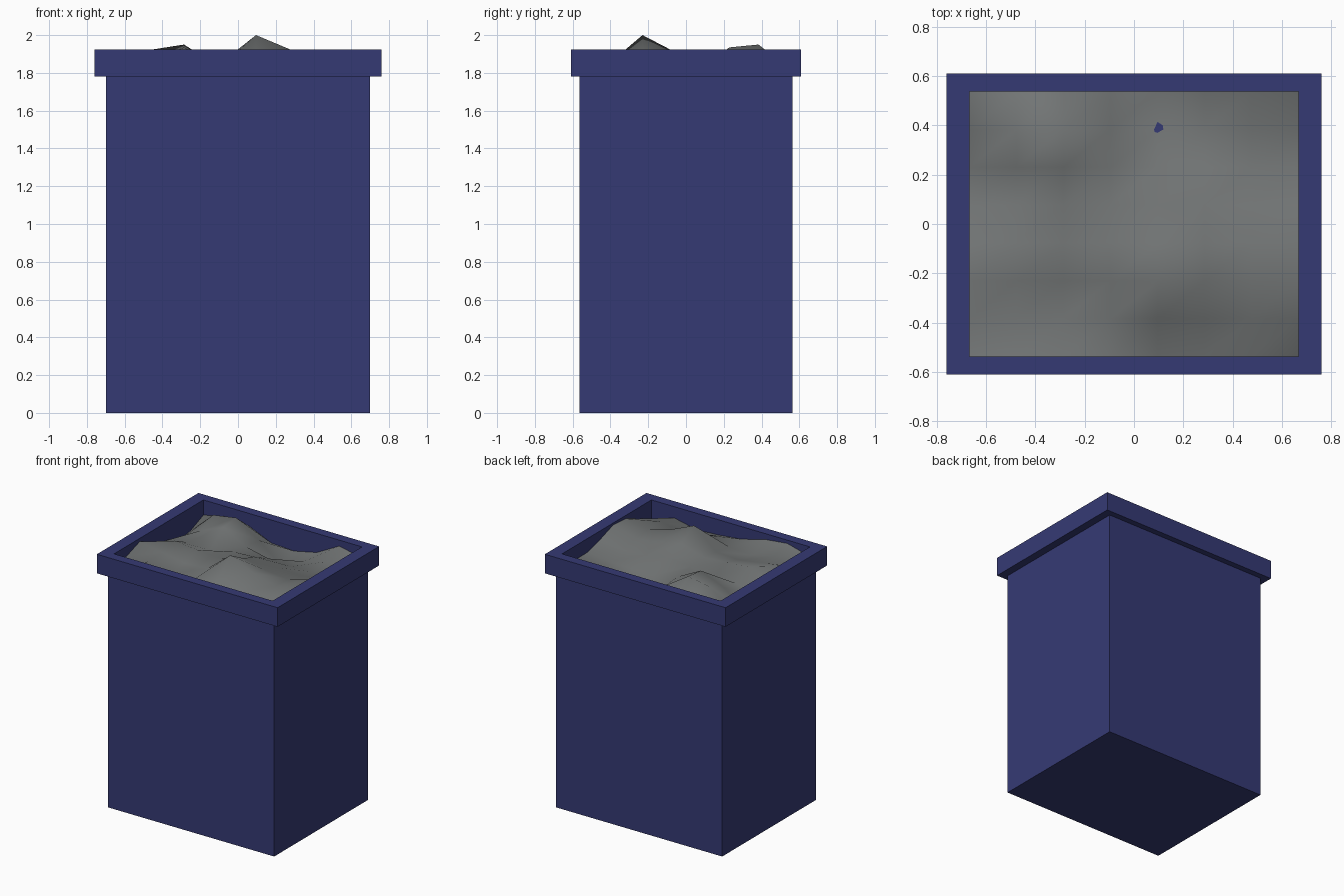
import bpy, bmesh

if "Cube" in bpy.data.objects:
    bpy.data.objects.remove(bpy.data.objects["Cube"])

def material(name, rgb):
    m = bpy.data.materials.new(name)
    m.diffuse_color = (*rgb, 1)
    m.use_nodes = True
    m.node_tree.nodes["Principled BSDF"].inputs["Base Color"].default_value = m.diffuse_color
    return m

blue = material("dark_blue", (0.036, 0.042, 0.175))
grey = material("ash_grey", (0.17, 0.18, 0.18))

def finish(name, bm, mat, smooth=False):
    me = bpy.data.meshes.new(name)
    bm.to_mesh(me)
    bm.free()
    me.materials.append(mat)
    for p in me.polygons:
        p.use_smooth = smooth
    ob = bpy.data.objects.new(name, me)
    bpy.context.collection.objects.link(ob)
    return ob

def rect_loft(name, rings, mat):
    """Join rectangular rings (half x, half y, z) and cap both ends."""
    bm = bmesh.new()
    loops = [[bm.verts.new((sx * hx, sy * hy, z))
              for sx, sy in ((-1, -1), (1, -1), (1, 1), (-1, 1))]
             for hx, hy, z in rings]
    for a, b in zip(loops, loops[1:]):
        for i in range(4):
            j = (i + 1) % 4
            bm.faces.new((a[i], a[j], b[j], b[i]))
    bm.faces.new(loops[0][::-1])
    bm.faces.new(loops[-1])
    bmesh.ops.recalc_face_normals(bm, faces=bm.faces)
    return finish(name, bm, mat)

IX, IY = 0.667, 0.537   # inner opening

# Bin: body, overhanging rim, inner walls and inner floor
rect_loft("bin_body_with_rim", [
    (0.70, 0.565, 0), (0.70, 0.565, 1.78), (0.76, 0.61, 1.78),
    (0.76, 0.61, 1.925), (IX, IY, 1.925), (IX, IY, 1.70)], blue)

# Heap of filling: 8 x 8 lumpy surface, heights in cm, front row first
heights = [
    [185, 190, 188, 183, 181, 180, 184, 176],
    [185, 186, 182, 183, 187, 183, 187, 184],
    [190, 187, 184, 185, 200, 192, 187, 190],
    [183, 190, 188, 187, 192, 188, 186, 191],
    [179, 183, 182, 186, 187, 184, 183, 186],
    [173, 186, 193.5, 184, 180, 179, 180, 182],
    [175, 192, 195, 183, 169, 177, 182, 182],
    [181, 185, 183, 175, 174, 178, 188, 184]]
bm = bmesh.new()
grid = [[bm.verts.new((IX * (2 * i / 7 - 1), IY * (2 * j / 7 - 1), h / 100))
         for i, h in enumerate(row)] for j, row in enumerate(heights)]
for j in range(7):
    for i in range(7):
        bm.faces.new((grid[j][i], grid[j][i + 1], grid[j + 1][i + 1], grid[j + 1][i]))
finish("heap", bm, grey, smooth=True)
